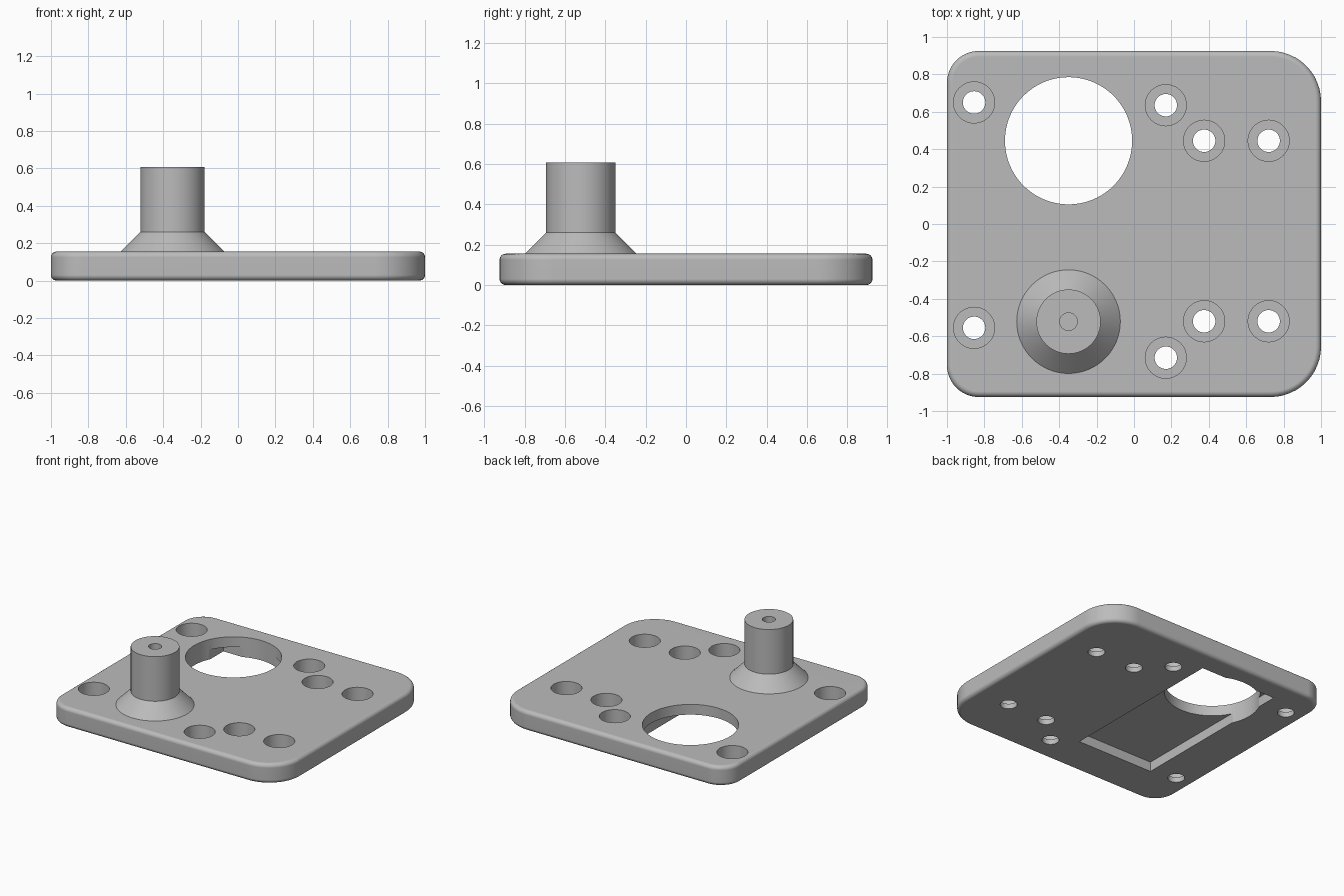
import bpy, bmesh
from math import pi, sin, cos, radians

if "Cube" in bpy.data.objects:
    bpy.data.objects.remove(bpy.data.objects["Cube"])

grey = bpy.data.materials.new("light_grey")
grey.use_nodes = True
colour = (0.5, 0.5, 0.5, 1)
grey.diffuse_color = colour
grey.node_tree.nodes["Principled BSDF"].inputs["Base Color"].default_value = colour

HALF_Y, THICK, EDGE = 0.925, 0.155, 0.03


def to_object(name, bm):
    bmesh.ops.recalc_face_normals(bm, faces=bm.faces)
    mesh = bpy.data.meshes.new(name)
    bm.to_mesh(mesh)
    bm.free()
    obj = bpy.data.objects.new(name, mesh)
    bpy.context.collection.objects.link(obj)
    mesh.materials.append(grey)
    return obj


def loft(name, rings):
    """Skin a stack of closed rings and cap both ends."""
    bm = bmesh.new()
    loops = [[bm.verts.new(p) for p in ring] for ring in rings]
    n = len(loops[0])
    for a, b in zip(loops, loops[1:]):
        for i in range(n):
            j = (i + 1) % n
            bm.faces.new((a[i], a[j], b[j], b[i]))
    bm.faces.new(loops[0])
    bm.faces.new(loops[-1])
    return to_object(name, bm)


def turned(name, x, y, profile, sides=64):
    """Turn a list of (radius, height) pairs about a vertical axis."""
    turns = [2 * pi * i / sides for i in range(sides)]
    return loft(name, [[(x + r * cos(t), y + r * sin(t), z) for t in turns]
                       for r, z in profile])


def outline(inset, z, steps=12):
    """Rounded rectangle with larger corners on the +x side."""
    points = []
    for k, (sx, sy, r) in enumerate([(1, 1, 0.27), (-1, 1, 0.17),
                                     (-1, -1, 0.17), (1, -1, 0.27)]):
        for i in range(steps + 1):
            t = (k + i / steps) * pi / 2
            points.append((sx * (1 - r) + (r - inset) * cos(t),
                           sy * (HALF_Y - r) + (r - inset) * sin(t), z))
    return points


def cut(target, cutter):
    cutter.hide_render = True
    mod = target.modifiers.new("cut", 'BOOLEAN')
    mod.operation, mod.solver, mod.object = 'DIFFERENCE', 'EXACT', cutter
    bpy.context.view_layer.objects.active = target
    bpy.ops.object.modifier_apply(modifier=mod.name)
    bpy.data.objects.remove(cutter)


def finish(obj):
    bpy.ops.object.select_all(action='DESELECT')
    obj.select_set(True)
    bpy.context.view_layer.objects.active = obj
    bpy.ops.object.shade_smooth_by_angle(angle=radians(30))
    mod = obj.modifiers.new("flat_faces", 'WEIGHTED_NORMAL')
    mod.keep_sharp = True


# Base plate with rounded top and bottom edges
arc = [i * pi / 12 for i in range(7)]
bottom = [outline(EDGE * (1 - sin(t)), EDGE * (1 - cos(t))) for t in arc]
top = [outline(EDGE * (1 - cos(t)), THICK - EDGE * (1 - sin(t))) for t in arc]
plate = loft("base_plate", bottom + top)

# Rectangular pocket in the underside
pocket = [(-0.655, -0.6), (0, -0.6), (0, 0.755), (-0.655, 0.755)]
cut(plate, loft("pocket_cutter", [[(x, y, z) for x, y in pocket]
                                  for z in (-0.1, 0.075)]))

# Large round opening
cut(plate, turned("opening_cutter", -0.35, 0.445, [(0.34, -0.1), (0.34, 0.3)], 96))

# Counterbored screw holes
for x, y in [(-0.855, 0.65), (-0.855, -0.555), (0.17, 0.635), (0.17, -0.715),
             (0.375, 0.445), (0.375, -0.52), (0.72, 0.445), (0.72, -0.52)]:
    cut(plate, turned("screw_cutter", x, y, [(0.06, -0.1), (0.06, 0.04),
                                             (0.11, 0.04), (0.11, 0.3)], 48))
finish(plate)

# Post with a flared foot and a blind hole in its top
post = turned("post", -0.35, -0.522, [(0.277, THICK - 0.01), (0.277, THICK), (0.172, 0.26),
                                      (0.172, 0.608), (0.047, 0.608), (0.047, 0.3)])
finish(post)
